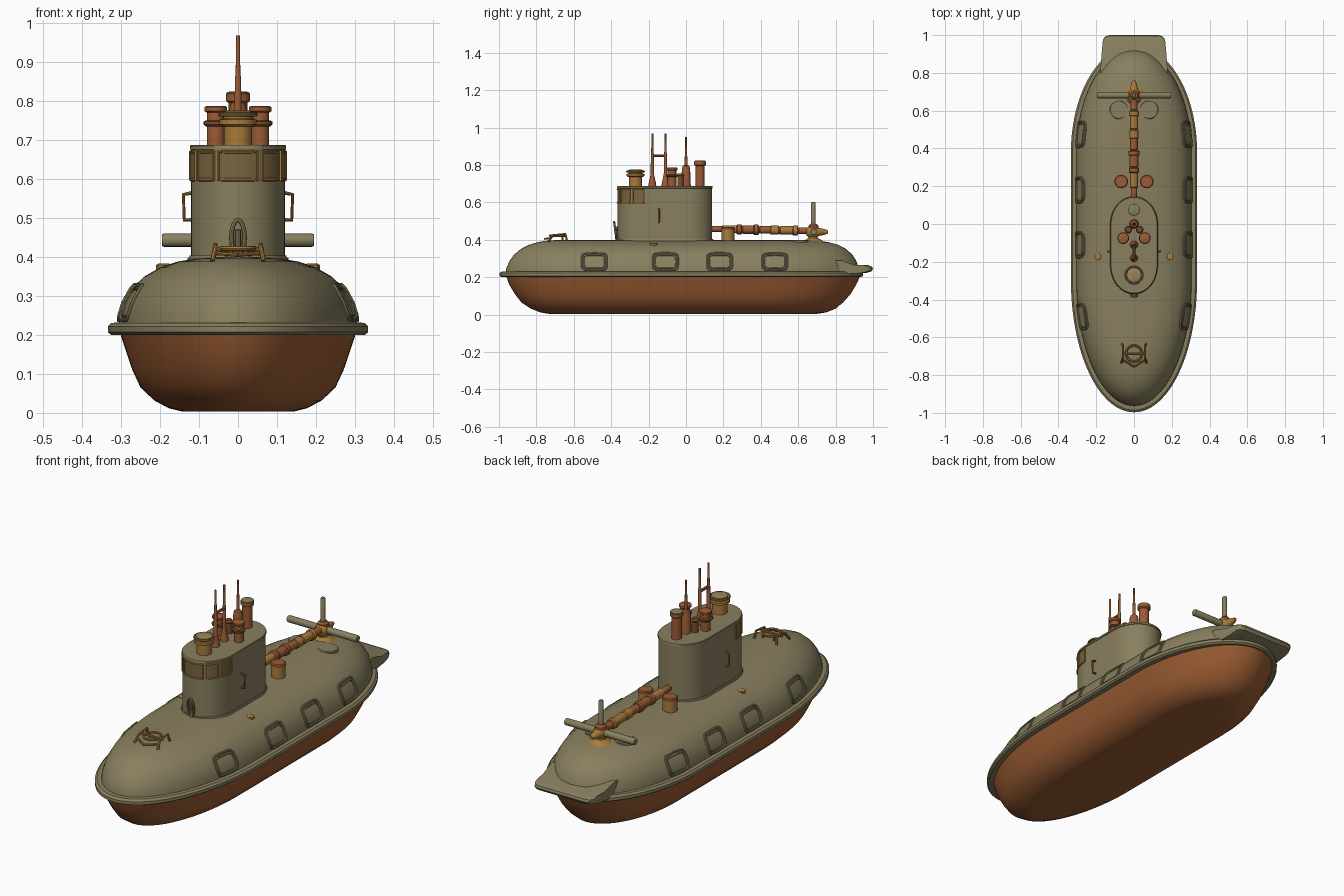
import bpy, bmesh, math
from mathutils import Matrix

if "Cube" in bpy.data.objects:
    bpy.data.objects.remove(bpy.data.objects["Cube"])

def material(name, rgb):
    m = bpy.data.materials.new(name)
    m.diffuse_color = (*rgb, 1)
    m.use_nodes = True
    m.node_tree.nodes["Principled BSDF"].inputs["Base Color"].default_value = m.diffuse_color
    return m

OLIVE = material("olive paint", (0.25, 0.215, 0.115))
RED = material("red hull paint", (0.32, 0.105, 0.032))
RUST = material("rust red", (0.33, 0.105, 0.035))
AMBER = material("amber metal", (0.40, 0.20, 0.042))
BROWN = material("dark brown metal", (0.19, 0.075, 0.025))
GLASS = material("brown olive glass", (0.19, 0.13, 0.05))
TAN = material("tan lids", (0.33, 0.235, 0.10))

def finish(name, bm, mat):
    bmesh.ops.recalc_face_normals(bm, faces=bm.faces)
    me = bpy.data.meshes.new(name)
    bm.to_mesh(me)
    bm.free()
    me.materials.append(mat)
    ob = bpy.data.objects.new(name, me)
    bpy.context.collection.objects.link(ob)
    return ob

def skin(name, rings, mat):
    """Join closed rings of points into a capped shell."""
    bm = bmesh.new()
    vs = [[bm.verts.new(p) for p in r] for r in rings]
    n = len(vs[0])
    for a, b in zip(vs, vs[1:]):
        for i in range(n):
            bm.faces.new((a[i], a[(i + 1) % n], b[(i + 1) % n], b[i]))
    bm.faces.new(vs[0])
    bm.faces.new(vs[-1])
    return finish(name, bm, mat)

def oval(hw, yf, yb, z, m1, m2, n=96):
    pts = []
    for i in range(n):
        t = 2 * math.pi * i / n
        s = math.sin(t)
        # straight midbody between m1 and m2 with elliptical ends
        y = m2 + (yb - m2) * s if i <= n // 2 else m1 + (m1 - yf) * s
        pts.append((hw * math.cos(t), y, z))
    pts.insert(0, (hw, m1, z))
    pts.insert(n // 2 + 2, (-hw, m1, z))
    return pts

def lathe(name, prof, loc, mat, axis='Z', n=24):
    rings = [[(r * math.cos(2 * math.pi * i / n), r * math.sin(2 * math.pi * i / n), z)
              for i in range(n)] for r, z in prof]
    ob = skin(name, rings, mat)
    rot = {'Z': Matrix(), 'Y': Matrix.Rotation(-math.pi / 2, 4, 'X'),
           'X': Matrix.Rotation(math.pi / 2, 4, 'Y')}[axis]
    ob.data.transform(Matrix.Translation(loc) @ rot)
    return ob

def tube(name, pts, r, mat, closed=False):
    cu = bpy.data.curves.new(name, 'CURVE')
    cu.dimensions = '3D'
    sp = cu.splines.new('POLY')
    sp.points.add(len(pts) - 1)
    for p, q in zip(sp.points, pts):
        p.co = (*q, 1)
    sp.use_cyclic_u = closed
    cu.bevel_depth, cu.bevel_resolution, cu.use_fill_caps = r, 2, True
    cu.materials.append(mat)
    ob = bpy.data.objects.new(name, cu)
    bpy.context.collection.objects.link(ob)
    return ob

# Hull: stacked ovals (half width, bow y, stern y, height)
M1, M2 = -0.3, 0.38
LOWER = [(.145, -.73, .70, .004), (.178, -.78, .75, .012), (.215, -.83, .80, .032), (.25, -.88, .84, .065),
         (.271, -.915, .88, .11), (.288, -.945, .91, .16), (.302, -.96, .93, .203)]
RAIL = [(.29, -.95, .90, .20), (.325, -.985, .935, .20), (.334, -.997, .945, .207),
        (.334, -.997, .945, .222), (.325, -.985, .935, .231), (.29, -.95, .90, .232)]
UPPER = [(.306, -.965, .925, .215), (.303, -.96, .922, .25), (.292, -.945, .912, .285),
         (.272, -.92, .89, .32), (.24, -.885, .858, .35), (.20, -.84, .815, .373),
         (.155, -.79, .76, .388), (.11, -.74, .70, .396), (.05, -.66, .62, .400)]
for name, prof, mat in (("lower_hull", LOWER, RED), ("rub_rail", RAIL, OLIVE), ("upper_hull", UPPER, OLIVE)):
    skin(name, [oval(*p, M1, M2) for p in prof], mat)

def hull_x(y, z):
    """Half width of the upper hull at y, z."""
    for a, b in zip(UPPER, UPPER[1:]):
        if z <= b[3]:
            f = (z - a[3]) / (b[3] - a[3])
            hw, yf, yb = (a[k] + (b[k] - a[k]) * f for k in range(3))
            u = (y - M2) / (yb - M2) if y > M2 else (M1 - y) / (M1 - yf) if y < M1 else 0
            return hw * math.sqrt(max(0, 1 - u * u))

# Side ports: rounded frames following the hull
for k, yc in enumerate((-.49, -.11, .18, .475)):
    for s in (-1, 1):
        for w, h, r in ((.066, .045, .006), (.056, .035, .0035)):
            pts = []
            for i in range(32):
                c, q = math.cos(i * math.pi / 16), math.sin(i * math.pi / 16)
                y = yc + w * math.copysign(abs(c) ** .4, c)
                z = .283 + h * math.copysign(abs(q) ** .4, q)
                pts.append((s * (hull_x(y, z) + .001), y, z))
            tube(f"side_port_{k}", pts, r, OLIVE, True)

# Stern platform: side profile swept across, narrowing aft
prof = [(.78, .29), (.83, .29), (.90, .266), (.975, .264), (.996, .255), (1.0, .243), (.99, .23), (.96, .222), (.78, .212)]
rings = []
for f, cut in ((-1, .025), (-.93, .008), (-.8, 0), (.8, 0), (.93, .008), (1, .025)):
    rings.append([(f * (.18 - .07 * (y - .78)), y - cut * (y > .95), z) for y, z in prof])
skin("stern_platform", rings, OLIVE)

# Conning tower
T1, T2 = -.22, 0
skin("tower", [oval(hw, -.365 - d, .14 + d, z, T1, T2) for hw, d, z in
     ((.12, 0, .38), (.12, 0, .675), (.1235, .003, .676), (.1235, .003, .684), (.121, .001, .687))], OLIVE)
skin("tower_foot", [oval(.127, -.375, .15, .39, T1, T2), oval(.124, -.37, .145, .404, T1, T2)], OLIVE)

# Bridge windows: thin curved panes with amber frames
def tower_pt(a, z, d):
    a = math.radians(a)
    return ((.12 + d) * math.sin(a), T1 - (.145 + d) * math.cos(a), z)
for a0, a1 in ((-88, -64), (-57, -31), (-24, 24), (31, 57), (64, 88)):
    angs = [a0 + (a1 - a0) * i / 6 for i in range(7)]
    rings = [[tower_pt(a, .598, -.003), tower_pt(a, .598, .002), tower_pt(a, .67, .002), tower_pt(a, .67, -.003)] for a in angs]
    skin("bridge_window", rings, GLASS)
    loop = [tower_pt(a, .598, .001) for a in angs] + [tower_pt(a, .67, .001) for a in reversed(angs)]
    tube("bridge_window_frame", loop, .0045, AMBER, True)

# Tower hand grips and front lamp loop
for s, mat in ((-1, AMBER), (1, RUST)):
    tube("hand_grip", [(s * .115, -.145, .495), (s * .138, -.145, .495), (s * .14, -.145, .56), (s * .115, -.145, .565)], .005, mat)
lamp = [(.017 * math.sin(t), -.372 - .012 * (1 + math.cos(t)) / 2, .45 + .045 * math.cos(t))
        for t in [i * math.pi / 8 for i in range(16)]]
tube("front_lamp_loop", lamp, .006, TAN, True)
tube("front_lamp_core", [(0, -.37, .40), (0, -.375, .47)], .008, OLIVE)

# Roof fittings
Z = .68
lathe("front_pot", [(.036, 0), (.036, .055), (.047, .06), (.047, .072), (.038, .075), (.038, .09)], (0, -.27, Z), AMBER)
lathe("front_pot_lid", [(.039, .088), (.039, .092), (.03, .095)], (0, -.27, Z), TAN)
ring = [(.046 * math.cos(t), -.27 + .046 * math.sin(t), .765) for t in [i * math.pi / 10 for i in range(20)]]
tube("front_pot_rim", ring, .005, TAN, True)
for y in (-.18, -.11):
    lathe("twin_mast", [(.022, 0), (.02, .02), (.009, .07), (.008, .18), (.006, .19), (.005, .288)], (0, y, Z), RUST, n=12)
tube("mast_crosspiece", [(0, -.185, .85), (0, -.105, .85)], .007, RUST)
for s in (-1, 1):
    lathe("side_vent", [(.023, 0), (.023, .09), (.029, .094), (.029, .104), (.024, .107)], (s * .057, -.075, Z), RUST)
    lathe("side_vent_collar", [(.026, .055), (.031, .06), (.031, .067), (.026, .07)], (s * .057, -.075, Z), BROWN)
    lathe("small_vent", [(.016, 0), (.016, .06), (.02, .065), (.014, .075)], (s * .03, -.03, Z), BROWN, n=16)
lathe("centre_mast", [(.026, 0), (.022, .10), (.018, .115), (.008, .12), (.006, .19), (.004, .27)], (0, 0, Z), RUST, n=16)
lathe("rear_funnel", [(.024, 0), (.024, .115), (.031, .12), (.031, .138), (.029, .14)], (0, .075, Z), RUST)
lathe("rear_funnel_cap", [(.0295, .138), (.029, .142), (.022, .144)], (0, .075, Z), OLIVE)

# Jointed boom along the after deck
segments = [(.13, .20, .016, RUST), (.19, .28, .021, AMBER), (.27, .30, .027, RUST), (.30, .37, .023, RUST),
            (.36, .39, .028, RUST), (.39, .46, .020, RUST), (.45, .50, .024, AMBER), (.50, .58, .022, AMBER),
            (.57, .60, .027, AMBER), (.60, .68, .018, RUST)]
for a, b, r, mat in segments:
    L = b - a
    lathe("boom_segment", [(r * .8, 0), (r, .005), (r, L - .005), (r * .8, L)], (0, a, .458 - (a - .13) * .02), mat, 'Y', 16)
lathe("boom_hub", [(.02, -.035), (.032, -.02), (.034, .01), (.022, .03), (.014, .065), (.008, .08)], (0, .68, .442), AMBER, 'Y', 16)
lathe("hub_collar", [(.02, -.02), (.027, -.015), (.027, .024), (.018, .034)], (0, .682, .45), RUST)
lathe("hub_base", [(.062, 0), (.052, .010), (.025, .026), (.02, .05)], (0, .68, .384), AMBER)
lathe("cross_bar", [(.015, -.195), (.017, -.19), (.017, .19), (.015, .195)], (0, .682, .443), OLIVE, 'X', 16)
lathe("upright_post", [(.012, .46), (.012, .597), (.009, .602)], (0, .68, 0), OLIVE, n=16)

# Deck drums, hatches and small fittings
for s in (-1, 1):
    lathe("deck_drum", [(.034, .385), (.034, .455)], (s * .068, .225, 0), AMBER)
    lathe("deck_drum_lid", [(.036, .452), (.036, .464), (.031, .468)], (s * .068, .225, 0), RUST)
    lathe("deck_hatch", [(.05, .38), (.05, .396), (.046, .399)], (s * .08, .605, 0), OLIVE)
    lathe("deck_light", [(.02, .365), (.02, .379), (.014, .383)], (s * .19, -.172, 0), AMBER, n=8)

# Bow mooring frame
ring = [(.042 * math.cos(t), -.685 + .042 * math.sin(t), .422) for t in [i * math.pi / 10 for i in range(20)]]
tube("mooring_ring", ring, .006, AMBER, True)
for s in (-1, 1):
    tube("mooring_side", [(s * .064, -.635, .39), (s * .058, -.645, .432), (s * .058, -.71, .425), (s * .066, -.735, .39)], .006, AMBER)
    tube("mooring_brace", [(s * .058, -.72, .41), (0, -.755, .405)], .005, AMBER)
    tube("mooring_leg", [(s * .03, -.66, .39), (s * .03, -.66, .425)], .005, AMBER)
tube("mooring_bar", [(-.06, -.685, .42), (.06, -.685, .42)], .006, AMBER)

# Convert tubes and smooth everything
bpy.ops.object.select_all(action='SELECT')
bpy.context.view_layer.objects.active = bpy.context.collection.objects["tower"]
bpy.ops.object.convert(target='MESH')
bpy.ops.object.shade_smooth_by_angle(angle=math.radians(35))
